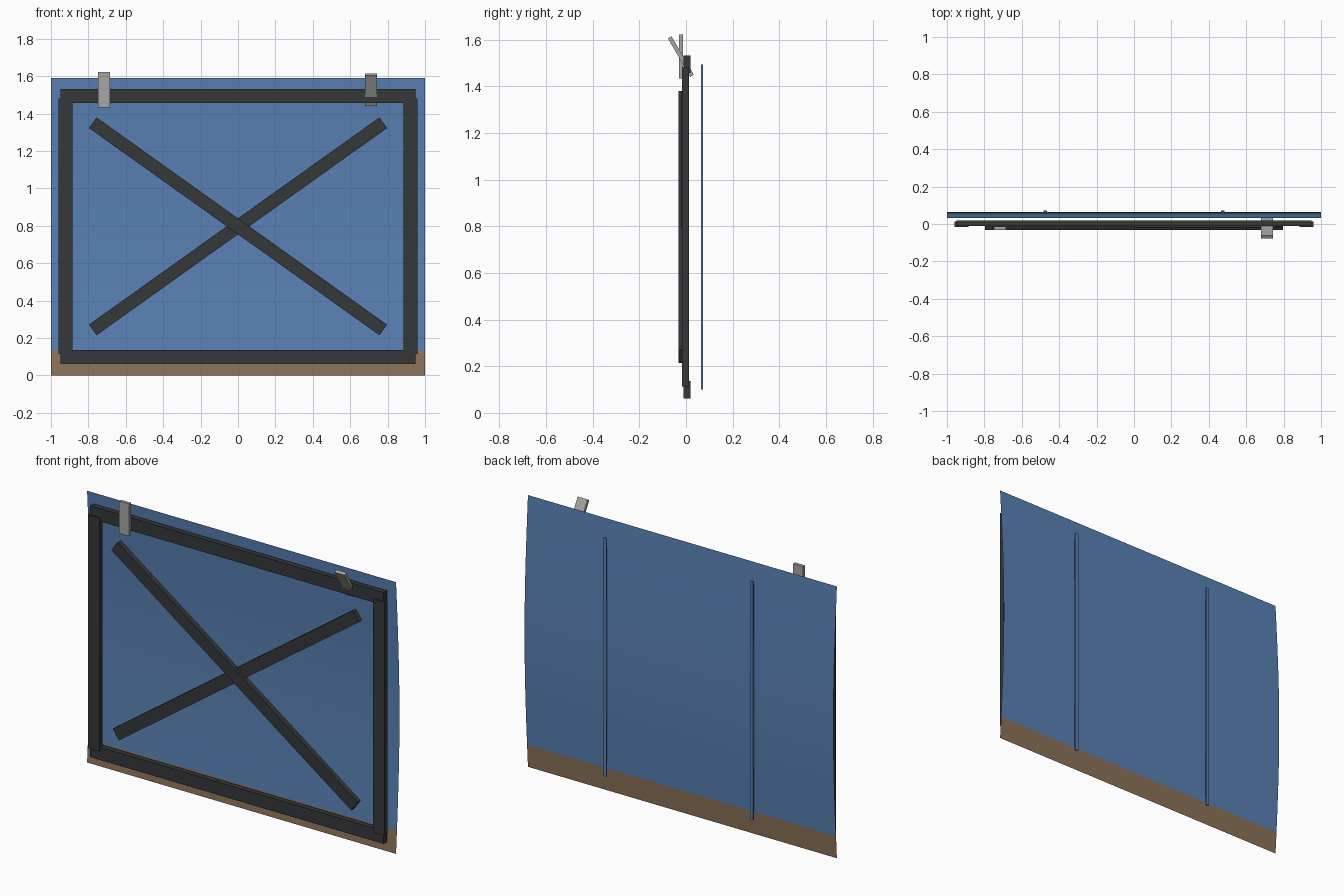
import bpy, math

if "Cube" in bpy.data.objects:
    bpy.data.objects.remove(bpy.data.objects["Cube"])

def material(name, color):
    m = bpy.data.materials.new(name)
    m.diffuse_color = (*color, 1)
    m.use_nodes = True
    m.node_tree.nodes["Principled BSDF"].inputs["Base Color"].default_value = m.diffuse_color
    return m

BLUE = material("blue_fabric", (0.10, 0.22, 0.46))
BROWN = material("brown_hem", (0.27, 0.17, 0.10))
DARK = material("dark_bar", (0.035, 0.038, 0.04))
METAL = material("clip_metal", (0.38, 0.38, 0.37))

def box(name, center, size, mat, rot=(0, 0, 0)):
    bpy.ops.mesh.primitive_cube_add(size=1, location=center, rotation=rot)
    ob = bpy.context.object
    ob.name = name
    ob.scale = size
    bpy.ops.object.transform_apply(location=False, rotation=False, scale=True)
    ob.data.materials.append(mat)
    return ob

# Bowed sheet, bottom row is the hem
H, ROWS, COLS = 1.59, 12, 8
verts = [(-1 + 2 * i / COLS, 0.033 + 0.032 * math.sin(math.pi * j / ROWS), H * j / ROWS)
         for j in range(ROWS + 1) for i in range(COLS + 1)]
W = COLS + 1
faces = [(j * W + i, (j + 1) * W + i, (j + 1) * W + i + 1, j * W + i + 1)
         for j in range(ROWS) for i in range(COLS)]
mesh = bpy.data.meshes.new("bowed_sheet")
mesh.from_pydata(verts, [], faces)
mesh.materials.append(BLUE)
mesh.materials.append(BROWN)
for p in mesh.polygons:
    p.use_smooth = True
    p.material_index = 1 if p.index < COLS else 0
sheet = bpy.data.objects.new("bowed_sheet", mesh)
bpy.context.collection.objects.link(sheet)

# Frame rails
for name, z in (("top_rail", 1.495), ("bottom_rail", 0.099)):
    box(name, (0, 0.005, z), (1.90, 0.03, 0.075), DARK)

# Paired parts: side posts, back battens, diagonal braces
for side, s in (("left", -1), ("right", 1)):
    box(side + "_post", (s * 0.922, -0.002, 0.797), (0.074, 0.03, 1.366), DARK)
    box(side + "_batten", (s * 0.475, 0.0685, 0.797), (0.02, 0.009, 1.394), BLUE)
    y = -0.005 if s < 0 else -0.018
    box(side + "_brace", (0, y, 0.797), (1.908, 0.03, 0.07), DARK,
        (0, s * math.radians(35.5), 0))

# Top clips, one upright and one tilted
box("upright_clip", (-0.717, -0.022, 1.527), (0.064, 0.018, 0.19), METAL)
box("tilted_clip", (0.712, -0.022, 1.527), (0.064, 0.018, 0.19), METAL,
    (math.radians(30), 0, 0))
